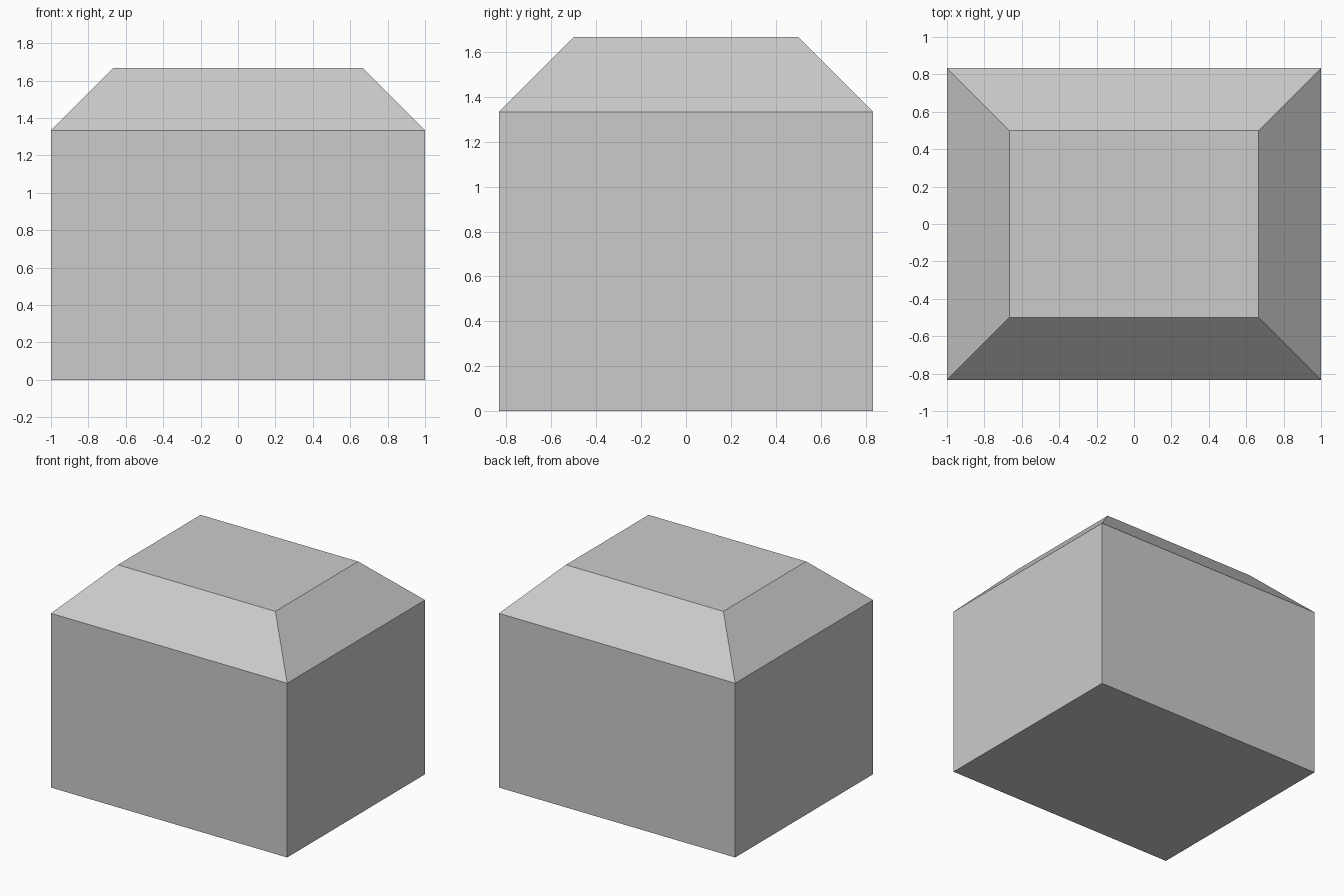
import bpy
import bmesh
from mathutils import Matrix

if "Cube" in bpy.data.objects:
    bpy.data.objects.remove(bpy.data.objects["Cube"])

WIDTH, DEPTH, WALL = 2.0, 5 / 3, 4 / 3
CHAMFER = 1 / 3

# Block body standing on the floor
bm = bmesh.new()
bmesh.ops.create_cube(bm, size=1, matrix=Matrix.Translation((0, 0, WALL / 2))
                      @ Matrix.Diagonal((WIDTH, DEPTH, WALL, 1)))

# Sloped top: extrude the upper face, then draw it in on all four sides
top = max(bm.faces, key=lambda f: f.calc_center_median().z)
cap = bmesh.ops.extrude_discrete_faces(bm, faces=[top])["faces"][0]
for v in cap.verts:
    v.co.x -= CHAMFER if v.co.x > 0 else -CHAMFER
    v.co.y -= CHAMFER if v.co.y > 0 else -CHAMFER
    v.co.z += CHAMFER

bmesh.ops.recalc_face_normals(bm, faces=bm.faces)
mesh = bpy.data.meshes.new("chamfered_block")
bm.to_mesh(mesh)
bm.free()
bpy.context.collection.objects.link(bpy.data.objects.new("chamfered_block", mesh))
